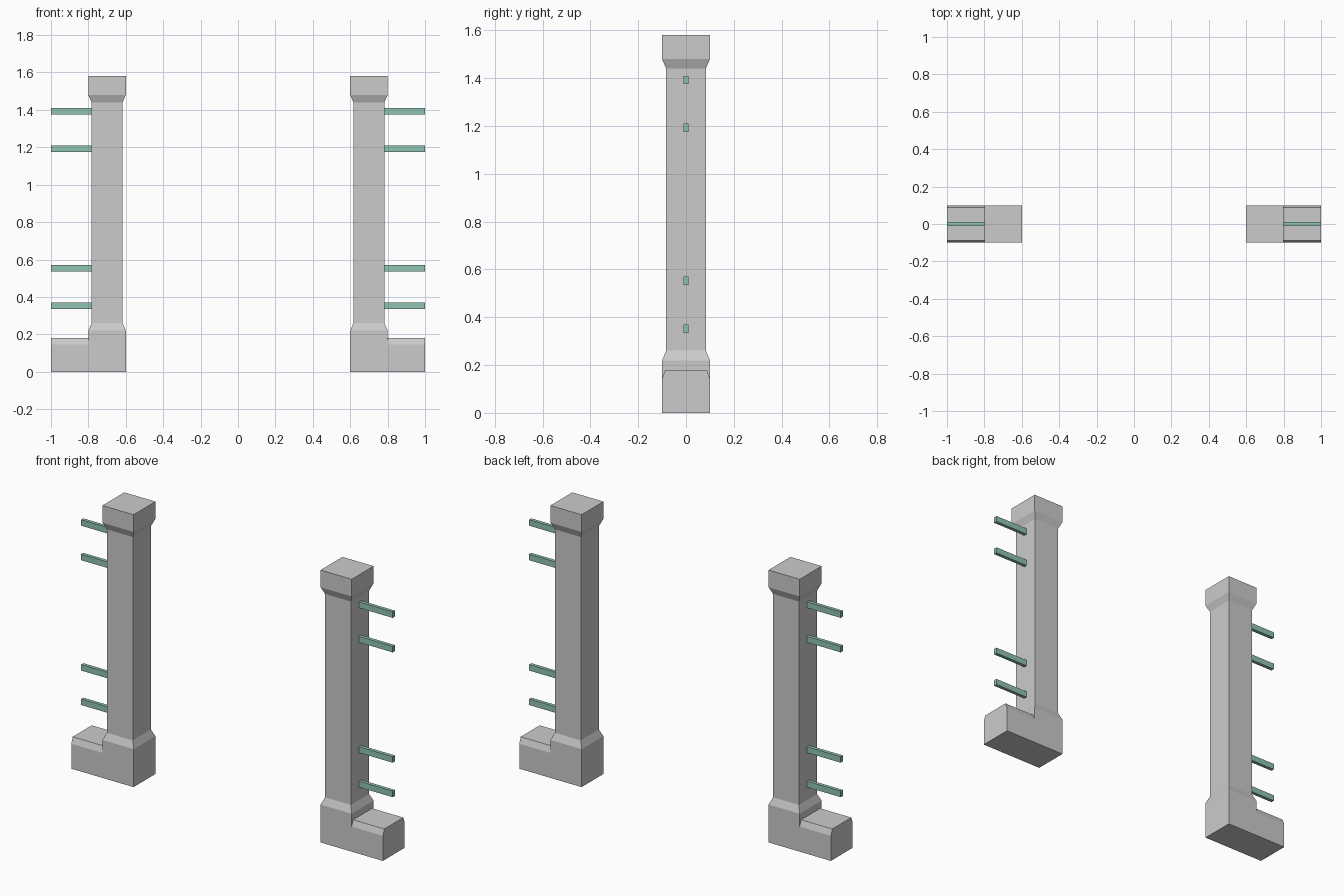
import bpy, bmesh

if "Cube" in bpy.data.objects:
    bpy.data.objects.remove(bpy.data.objects["Cube"])


def make_object(name, bm, material=None):
    """Turn a bmesh into a named object, mirrored across x = 0."""
    bmesh.ops.recalc_face_normals(bm, faces=bm.faces)
    mesh = bpy.data.meshes.new(name)
    bm.to_mesh(mesh)
    bm.free()
    obj = bpy.data.objects.new(name, mesh)
    bpy.context.collection.objects.link(obj)
    if material:
        mesh.materials.append(material)
    mirror = obj.modifiers.new("mirror", 'MIRROR')
    mirror.use_mirror_merge = False
    return obj


def loft(rings):
    """Stack closed rings of points into a capped solid."""
    bm = bmesh.new()
    rows = [[bm.verts.new(p) for p in ring] for ring in rings]
    for a, b in zip(rows, rows[1:]):
        for i in range(len(a)):
            j = (i + 1) % len(a)
            bm.faces.new((a[i], a[j], b[j], b[i]))
    bm.faces.new(rows[0])
    bm.faces.new(rows[-1])
    return bm


def square(cx, r, z):
    return [(cx + sx * r, sy * r, z) for sx, sy in ((-1, -1), (1, -1), (1, 1), (-1, 1))]


# Square pillar with chamfered base and flared cap
PILLAR_X = 0.7
profile = [(0.10, 0), (0.10, 0.22), (0.083, 0.26),
           (0.083, 1.44), (0.10, 1.48), (0.10, 1.58)]
make_object("pillar", loft([square(PILLAR_X, r, z) for r, z in profile]))

# Low kerb beside the pillar, with its long top edges chamfered
section = [(-0.10, 0), (0.10, 0), (0.10, 0.145),
           (0.087, 0.18), (-0.087, 0.18), (-0.10, 0.145)]
make_object("kerb", loft([[(x, y, z) for y, z in section] for x in (0.8, 1.0)]))

# Green horizontal rails
green = bpy.data.materials.new("rail_green")
green.diffuse_color = (0.28, 0.55, 0.44, 1)
green.use_nodes = True
green.node_tree.nodes["Principled BSDF"].inputs["Base Color"].default_value = green.diffuse_color
for n, z in enumerate((0.335, 0.535, 1.175, 1.375), 1):
    rail = [(-0.01, z), (0.01, z), (0.01, z + 0.035), (-0.01, z + 0.035)]
    make_object(f"rail_{n}", loft([[(x, y, h) for y, h in rail] for x in (0.783, 1.0)]), green)
